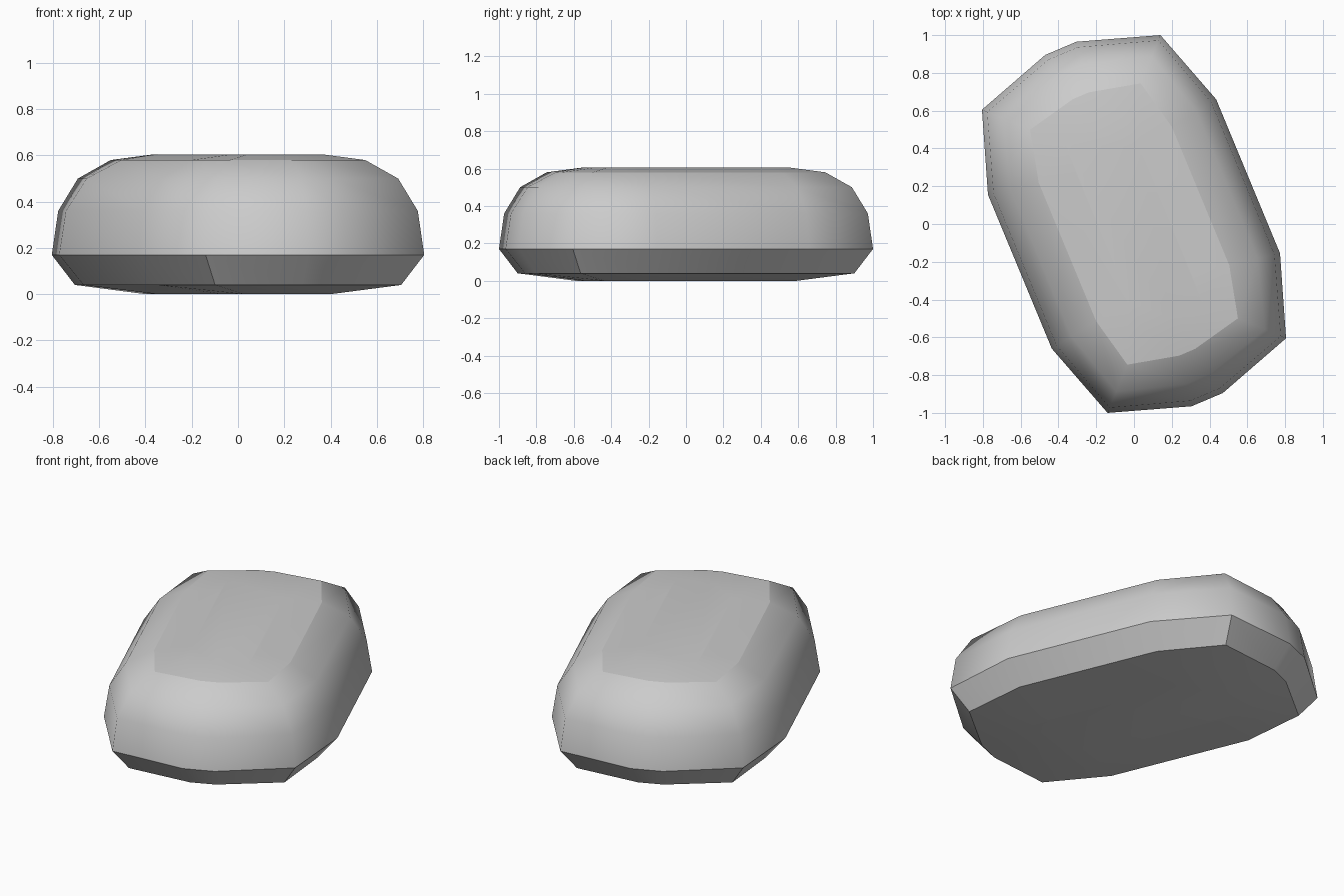
import bpy
import bmesh
import math
from mathutils import Vector

default = bpy.data.objects.get("Cube")
if default:
    bpy.data.objects.remove(default, do_unlink=True)

# Flat stone grey
stone = bpy.data.materials.new("stone_grey")
stone.use_nodes = True
grey = (0.6, 0.6, 0.6, 1.0)
stone.diffuse_color = grey
stone.node_tree.nodes["Principled BSDF"].inputs["Base Color"].default_value = grey

# Widest outline: half of it, repeated by a half turn, running clockwise
half = [Vector(p) for p in ((0.14, 1.0), (0.435, 0.66), (0.773, -0.155),
                            (0.805, -0.605), (0.47, -0.895), (0.305, -0.965))]
outline = half + [-p for p in half]
count = len(outline)


def corner_normal(i):
    """Outward bisector of the two edges that meet at a corner."""
    p = outline[i]
    a = (p - outline[i - 1]).normalized()
    b = (outline[(i + 1) % count] - p).normalized()
    t = a + b
    return Vector((-t.y, t.x)).normalized()


normals = [corner_normal(i) for i in range(count)]

# Cross-section: height and inset of each ring, from the base to the crown
section = [(0.0, 0.44), (0.04, 0.108), (0.17, 0.0), (0.36, 0.03),
           (0.50, 0.122), (0.58, 0.276), (0.605, 0.48)]
sharp_rings = (1, 2, 5)

bm = bmesh.new()
rings = [[bm.verts.new((*(p - n * inset), z)) for p, n in zip(outline, normals)]
         for z, inset in section]

# Skin between neighbouring rings, closed by a flat base and crown
for low, high in zip(rings, rings[1:]):
    for i in range(count):
        j = (i + 1) % count
        bm.faces.new((low[i], low[j], high[j], high[i]))
bm.faces.new(rings[0])
bm.faces.new(rings[-1])
bmesh.ops.recalc_face_normals(bm, faces=bm.faces)

# Smooth shoulders, with crisp edges at the waist, base and crown
for face in bm.faces:
    face.smooth = True
for k in sharp_rings:
    for i in range(count):
        bm.edges.get((rings[k][i], rings[k][(i + 1) % count])).smooth = False

# Crisp corners on the undercut
for i in range(count):
    edge = bm.edges.get((rings[1][i], rings[2][i]))
    edge.smooth = edge.calc_face_angle() < math.radians(30)

mesh = bpy.data.meshes.new("stone")
bm.to_mesh(mesh)
bm.free()
mesh.materials.append(stone)
bpy.context.collection.objects.link(bpy.data.objects.new("stone", mesh))
